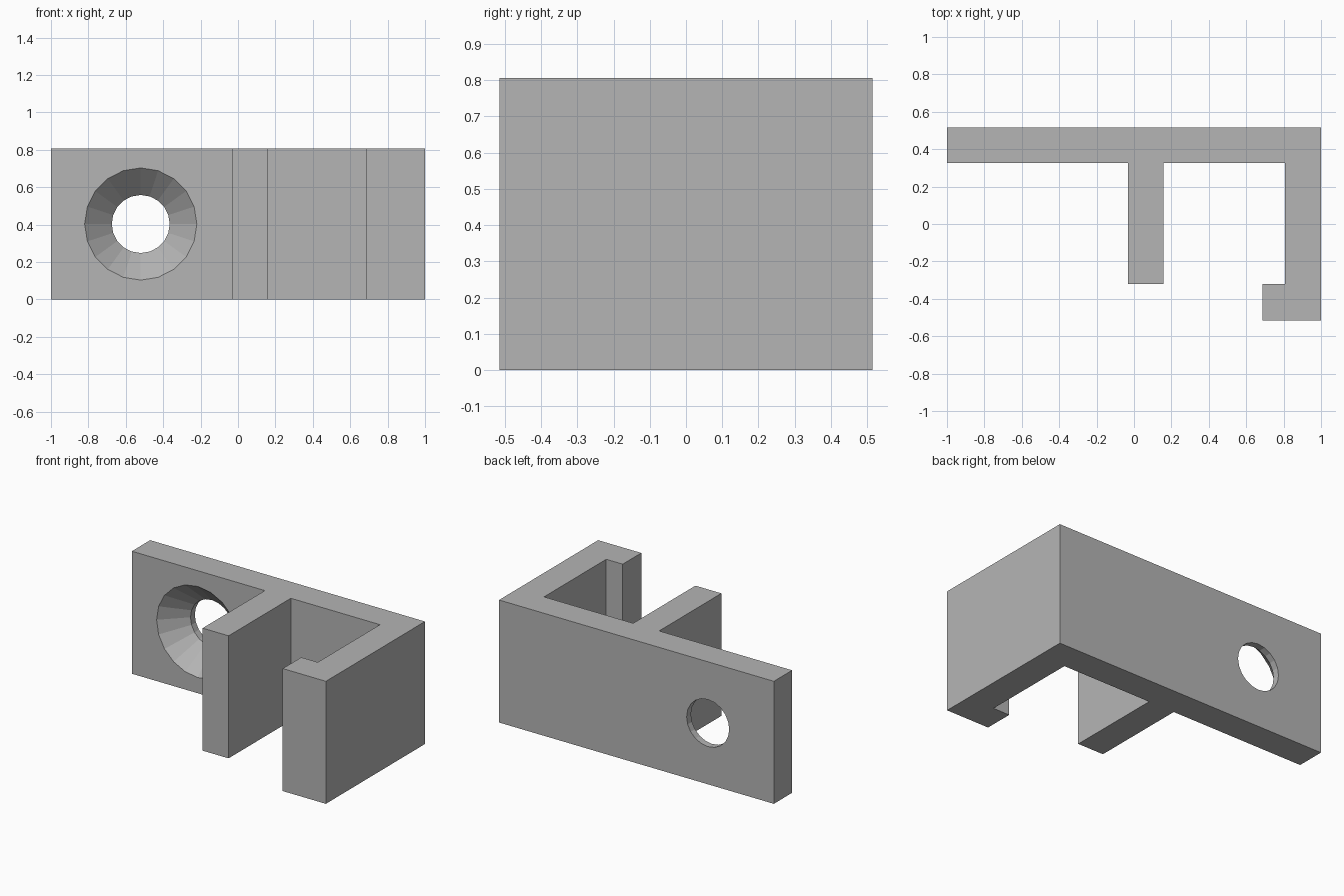
import bpy
import bmesh
from math import cos, sin, tau

cube = bpy.data.objects.get("Cube")
if cube:
    bpy.data.objects.remove(cube, do_unlink=True)

HEIGHT = 0.806
HOLE_X, HOLE_Z = -0.52, HEIGHT / 2
SIDES = 20

grey = bpy.data.materials.new("plain grey")
grey.use_nodes = True
colour = (0.46, 0.46, 0.46, 1)
grey.diffuse_color = colour
grey.node_tree.nodes["Principled BSDF"].inputs["Base Color"].default_value = colour


def add_object(name, bm):
    bmesh.ops.recalc_face_normals(bm, faces=bm.faces)
    mesh = bpy.data.meshes.new(name)
    bm.to_mesh(mesh)
    bm.free()
    mesh.materials.append(grey)
    obj = bpy.data.objects.new(name, mesh)
    bpy.context.collection.objects.link(obj)
    return obj


# Bracket: back plate, middle rib and hooked side arm as one extruded outline
outline = [(-1, 0.515), (-1, 0.325), (-0.032, 0.325), (-0.032, -0.322),
           (0.157, -0.322), (0.157, 0.325), (0.806, 0.325), (0.806, -0.322),
           (0.686, -0.322), (0.686, -0.515), (1, -0.515), (1, 0.515)]
bm = bmesh.new()
base = bm.faces.new([bm.verts.new((x, y, 0)) for x, y in outline])
top = bmesh.ops.extrude_face_region(bm, geom=[base], use_keep_orig=True)
bmesh.ops.translate(bm, vec=(0, 0, HEIGHT),
                    verts=[v for v in top["geom"] if isinstance(v, bmesh.types.BMVert)])
bracket = add_object("bracket", bm)

# Countersunk screw hole: turned cutter of radius and depth pairs
bm = bmesh.new()
rings = []
for radius, y in [(0.325, 0.3), (0.155, 0.47), (0.155, 0.6)]:
    rings.append([bm.verts.new((HOLE_X + radius * cos(tau * i / SIDES), y,
                                HOLE_Z + radius * sin(tau * i / SIDES)))
                  for i in range(SIDES)])
for near, far in zip(rings, rings[1:]):
    for i in range(SIDES):
        j = (i + 1) % SIDES
        bm.faces.new((near[i], near[j], far[j], far[i]))
bm.faces.new(rings[0])
bm.faces.new(rings[-1])
cutter = add_object("screw_hole_cutter", bm)

cut = bracket.modifiers.new("screw hole", "BOOLEAN")
cut.operation = "DIFFERENCE"
cut.solver = "EXACT"
cut.object = cutter

# Bake the cut and drop the cutter
bpy.context.view_layer.objects.active = bracket
bracket.select_set(True)
bpy.ops.object.modifier_apply(modifier=cut.name)
bpy.data.objects.remove(cutter, do_unlink=True)
